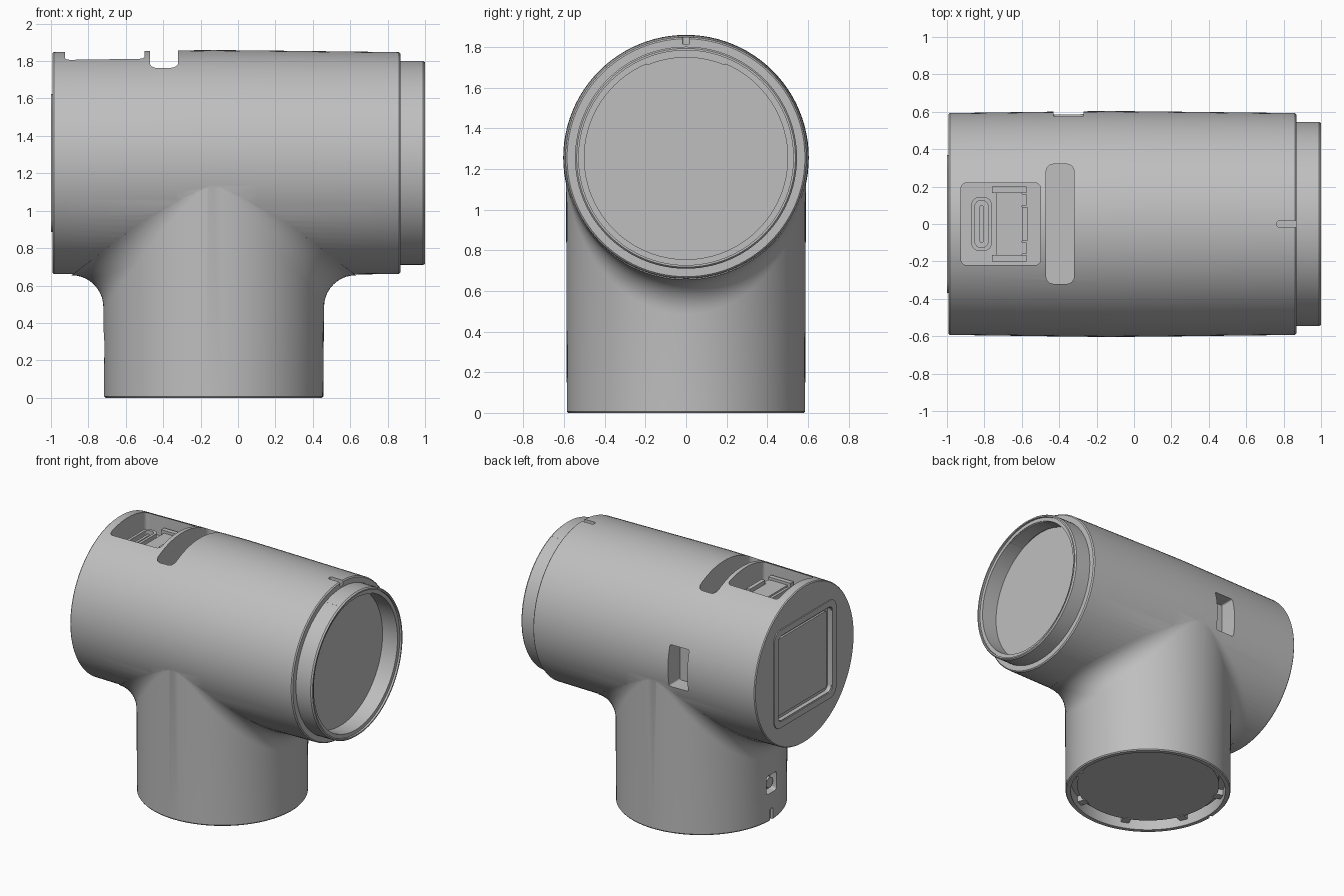
import bpy, bmesh
from math import sin, cos, pi, sqrt
from mathutils import Vector, Matrix

cube = bpy.data.objects.get("Cube")
if cube:
    bpy.data.objects.remove(cube, do_unlink=True)

GREY = (0.52, 0.52, 0.52, 1)
mat = bpy.data.materials.new("light grey plastic")
mat.use_nodes = True
mat.diffuse_color = GREY
mat.node_tree.nodes["Principled BSDF"].inputs["Base Color"].default_value = GREY

AXIS_Z = 1.255      # height of the barrel axis
LEG_X = -0.13       # centre of the leg
BARREL_R, LEG_R, FILLET = 0.6, 0.59, 0.17
SEGS = 96


def finish(name, bm):
    bmesh.ops.recalc_face_normals(bm, faces=bm.faces)
    mesh = bpy.data.meshes.new(name)
    bm.to_mesh(mesh)
    bm.free()
    mesh.materials.append(mat)
    obj = bpy.data.objects.new(name, mesh)
    bpy.context.collection.objects.link(obj)
    return obj


def skin(name, rings):
    """Closed solid through a list of equally long rings."""
    bm = bmesh.new()
    loops = [[bm.verts.new(p) for p in ring] for ring in rings]
    for a, b in zip(loops, loops[1:]):
        for i in range(len(a)):
            j = (i + 1) % len(a)
            bm.faces.new((a[i], a[j], b[j], b[i]))
    bm.faces.new(loops[0])
    bm.faces.new(loops[-1])
    return finish(name, bm)


def lathe_x(name, profile):
    """Solid of revolution about the barrel axis, from (x, radius) pairs."""
    return skin(name, [[(x, r * cos(2 * pi * i / SEGS), AXIS_Z + r * sin(2 * pi * i / SEGS))
                        for i in range(SEGS)] for x, r in profile])


def lathe_z(name, profile):
    """Solid of revolution about the leg axis, from (z, radius) pairs."""
    return skin(name, [[(LEG_X + r * cos(2 * pi * i / SEGS), r * sin(2 * pi * i / SEGS), z)
                        for i in range(SEGS)] for z, r in profile])


def block(name, lo, hi, axis=2, radius=0.0):
    """Box between two corners, with the edges along one axis rounded."""
    lo, hi = Vector(lo), Vector(hi)
    bm = bmesh.new()
    bmesh.ops.create_cube(bm, size=1, matrix=Matrix.Translation((lo + hi) / 2)
                          @ Matrix.Diagonal((*(hi - lo), 1)))
    if radius:
        edges = [e for e in bm.edges
                 if abs((e.verts[0].co - e.verts[1].co)[axis]) > 1e-4]
        bmesh.ops.bevel(bm, geom=edges, offset=radius, segments=6, profile=0.5, affect='EDGES')
    return finish(name, bm)


def combine(target, tool, operation):
    mod = target.modifiers.new(operation, 'BOOLEAN')
    mod.operation, mod.solver, mod.object = operation, 'EXACT', tool
    bpy.context.view_layer.objects.active = target
    bpy.ops.object.modifier_apply(modifier=mod.name)
    bpy.data.objects.remove(tool, do_unlink=True)


# Barrel: slightly bulged tube with a stepped neck
body = lathe_x("tee_housing", [
    (-0.992, 0.587), (-0.985, 0.593), (LEG_X - 0.2, 0.602), (LEG_X, 0.604),
    (0.1, 0.602), (0.86, 0.593), (0.868, 0.585), (0.868, 0.546), (0.99, 0.546), (1.0, 0.538)])


# Leg: rolling-ball fillet against the barrel, then closed inside it
def fillet_ring(t):
    ring = []
    for i in range(SEGS):
        a = 2 * pi * i / SEGS
        reach, out = BARREL_R + FILLET, LEG_R + FILLET
        y = out * sin(a)
        ball = Vector((LEG_X + out * cos(a), y, AXIS_Z - sqrt(reach * reach - y * y)))
        to_leg = Vector((-cos(a), -sin(a), 0))
        to_barrel = Vector((0, -ball.y, AXIS_Z - ball.z)).normalized()
        ring.append(ball + FILLET * to_leg.slerp(to_barrel, t))
    return ring


top_ring = fillet_ring(1.0)
core = Vector((LEG_X, 0, AXIS_Z))
leg = skin("leg", [[(LEG_X + r * cos(2 * pi * i / SEGS), r * sin(2 * pi * i / SEGS), z)
                    for i in range(SEGS)] for z, r in ((0, 0.58), (0.008, 0.586))]
           + [fillet_ring(k / 10) for k in range(11)]
           + [[core + (p - core) * s for p in top_ring] for s in (0.9, 0.3)])
combine(body, leg, 'UNION')

# Openings cut into the housing
cutters = [
    lathe_x("socket_cut", [(0.86, 0.5), (0.985, 0.5), (0.985, 0.528), (1.1, 0.528)]),
    lathe_z("base_cut", [(-0.1, 0.55), (0.09, 0.55)]),
    block("port_pocket_cut", (-0.925, -0.22, 1.66), (-0.5, 0.22, 2), 2, 0.03),
    block("top_slot_cut", (-0.47, -0.32, 1.66), (-0.32, 0.32, 2), 2, 0.04),
    block("back_window_cut", (-0.43, 0.46, 1.12), (-0.27, 0.8, 1.43), 1, 0.012),
    block("neck_key_cut", (0.765, -0.018, 1.815), (0.95, 0.018, 2), 2, 0.012),
    block("leg_port_cut", (-0.9, -0.06, 0.21), (-0.66, 0.06, 0.35), 0, 0.02),
    block("leg_key_cut", (-0.9, -0.018, -0.1), (-0.695, 0.018, 0.09), 0, 0.012),
    block("end_recess_cut", (-1.1, -0.32, AXIS_Z - 0.32), (-0.96, 0.32, AXIS_Z + 0.32), 0, 0.04),
]
for cutter in cutters:
    combine(body, cutter, 'DIFFERENCE')

# Raised square frame and inner panel on the closed end
frame = block("end_frame", (-1.0, -0.37, AXIS_Z - 0.37), (-0.975, 0.37, AXIS_Z + 0.37), 0, 0.07)
combine(frame, block("frame_cut", (-1.1, -0.325, AXIS_Z - 0.325),
                     (-0.9, 0.325, AXIS_Z + 0.325), 0, 0.045), 'DIFFERENCE')
panel = block("end_panel", (-0.975, -0.29, AXIS_Z - 0.29), (-0.95, 0.29, AXIS_Z + 0.29), 0, 0.02)

# Base disc held by small tabs around the leg opening
disc = lathe_z("base_disc", [(0.05, 0.505), (0.1, 0.505)])
tabs = []
for k in range(8):
    tab = block("base_tab", (0.49, -0.03, 0.045), (0.56, 0.03, 0.1))
    tab.data.transform(Matrix.Translation((LEG_X, 0, 0)) @ Matrix.Rotation((k + 0.5) * pi / 4, 4, 'Z'))
    tabs.append(tab)

# Locking tab at the top of the socket
lock = block("socket_tab", (0.87, -0.195, AXIS_Z + 0.455), (0.98, 0.195, AXIS_Z + 0.51))
combine(lock, lathe_x("tab_trim", [(0.8, 0.493), (1.1, 0.493)]), 'DIFFERENCE')

# Connector in the top pocket: oval port, tongue and rectangular clip
port = block("port_shell", (-0.87, -0.145, 1.65), (-0.76, 0.145, 1.73), 2, 0.045)
combine(port, block("port_cut", (-0.85, -0.125, 1.67), (-0.78, 0.125, 1.8), 2, 0.03), 'DIFFERENCE')
tongue = block("port_tongue", (-0.825, -0.1, 1.65), (-0.805, 0.1, 1.715), 2, 0.008)
clip = block("clip_block", (-0.735, -0.18, 1.65), (-0.6, 0.18, 1.72), 2, 0.01)
for side in (-1, 1):
    y0, y1 = sorted((side * 0.165, side * 0.2))
    block("clip_arm", (-0.76, y0, 1.65), (-0.575, y1, 1.74))
    y0, y1 = sorted((side * 0.1, side * 0.16))
    block("clip_foot", (-0.6, y0, 1.65), (-0.575, y1, 1.72))
latch = block("clip_latch", (-0.6, -0.09, 1.65), (-0.57, 0.09, 1.75))

# Round button inside the leg port
button = skin("leg_button", [[(x, 0.04 * cos(pi * i / 12), 0.28 + 0.04 * sin(pi * i / 12))
                              for i in range(24)] for x in (-0.65, -0.7)])

# Smooth curved walls, keep crisp edges
for obj in bpy.context.scene.objects:
    obj.select_set(obj.type == 'MESH')
bpy.context.view_layer.objects.active = body
bpy.ops.object.shade_smooth_by_angle(angle=0.5)
